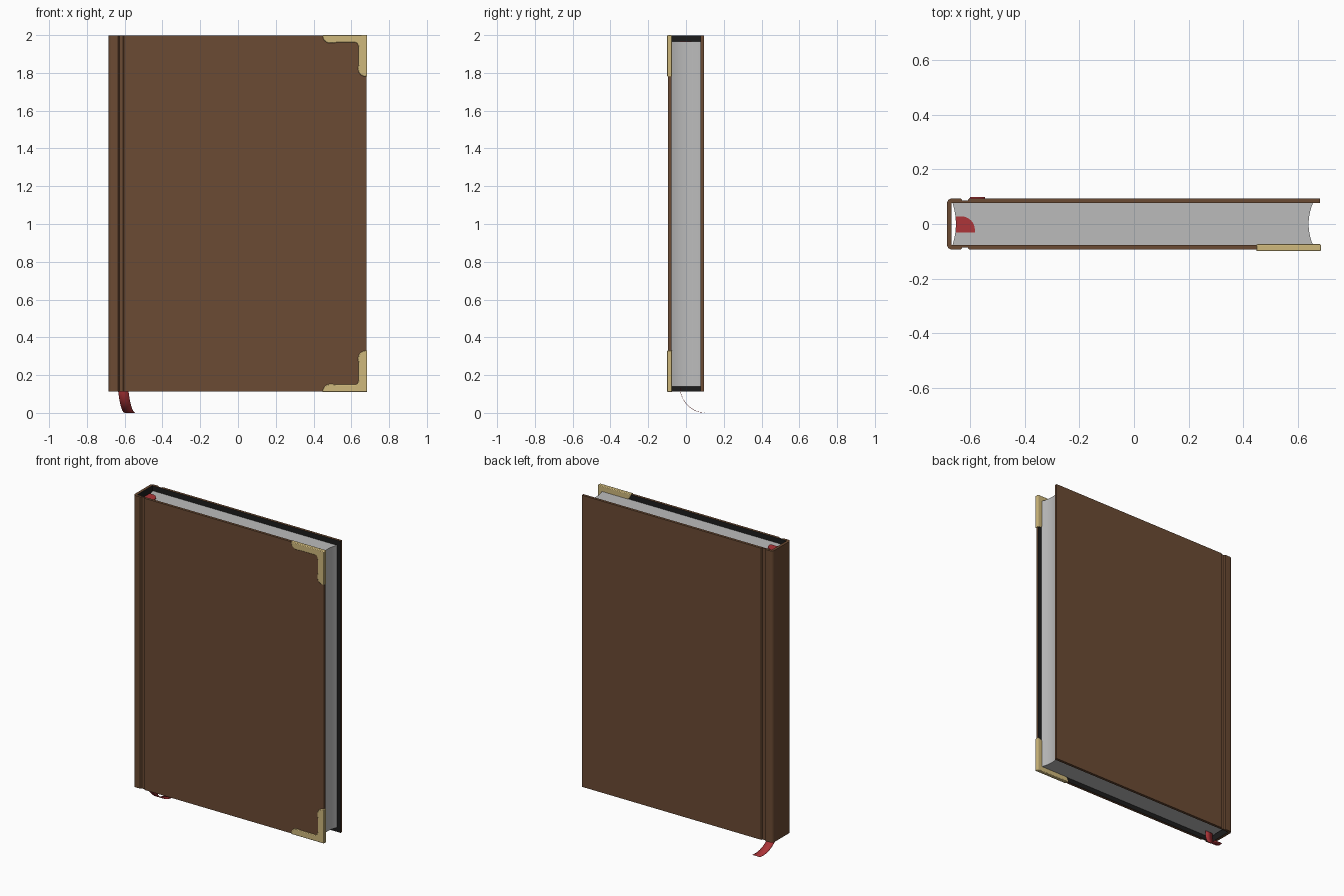
import bpy, bmesh, math
from mathutils import Vector

if "Cube" in bpy.data.objects:
    bpy.data.objects.remove(bpy.data.objects["Cube"])


def mat(name, rgb):
    m = bpy.data.materials.new(name)
    m.diffuse_color = (*rgb, 1)
    m.use_nodes = True
    m.node_tree.nodes["Principled BSDF"].inputs["Base Color"].default_value = m.diffuse_color
    return m


LEATHER = mat("brown_leather", (0.147, 0.069, 0.033))
LINING = mat("black_lining", (0.012, 0.012, 0.012))
PAPER = mat("grey_paper", (0.50, 0.50, 0.50))
BRASS = mat("pale_brass", (0.62, 0.48, 0.20))
RED = mat("red_ribbon", (0.42, 0.035, 0.04))

Z0, Z1 = 0.112, 1.998          # height range of the covers
YO, YI = 0.094, 0.077          # outer and inner faces of the covers


def prism(name, pts, offset, mats):
    """Closed outline of 3D points, swept along an offset vector."""
    bm = bmesh.new()
    face = bm.faces.new([bm.verts.new(p) for p in pts])
    res = bmesh.ops.extrude_face_region(bm, geom=[face])
    top = [v for v in res["geom"] if isinstance(v, bmesh.types.BMVert)]
    bmesh.ops.translate(bm, verts=top, vec=offset)
    if not any(len(e.link_faces) == 1 for e in bm.edges):
        pass
    else:
        bmesh.ops.holes_fill(bm, edges=bm.edges[:])
    bmesh.ops.recalc_face_normals(bm, faces=bm.faces[:])
    return finish(name, bm, mats)


def finish(name, bm, mats):
    me = bpy.data.meshes.new(name)
    bm.to_mesh(me)
    bm.free()
    ob = bpy.data.objects.new(name, me)
    bpy.context.collection.objects.link(ob)
    for m in mats:
        me.materials.append(m)
    return ob


def smooth(ob):
    bpy.ops.object.select_all(action='DESELECT')
    ob.select_set(True)
    bpy.context.view_layer.objects.active = ob
    bpy.ops.object.shade_smooth_by_angle(angle=math.radians(30))


# Case: front cover, rounded spine and back cover as one U profile with hinge grooves
half = [(0.68, -YO), (-0.603, -YO), (-0.609, -0.086), (-0.628, -0.086), (-0.634, -YO)]
r = 0.02
for i in range(7):
    a = math.radians(270 - 15 * i)
    half.append((-0.685 + r + r * math.cos(a), -YO + r + r * math.sin(a)))
outer = half + [(x, -y) for x, y in reversed(half)]
inner = [(0.68, YI), (-0.667, YI), (-0.667, -YI), (0.68, -YI)]
case = prism("book_case", [(x, y, Z0) for x, y in outer + inner],
             Vector((0, 0, Z1 - Z0)), [LEATHER, LINING])
for p in case.data.polygons:   # faces on the inside of the U are black
    c = p.center
    if abs(p.normal.z) < 0.1 and abs(c.y) < YI + 0.001 and -0.668 < c.x < 0.67:
        p.material_index = 1
smooth(case)

# Page block: hollowed at the fore edge and at the spine
n = 12
ys = [-YI - 0.0005 + (2 * YI + 0.001) * i / n for i in range(n + 1)]
fore = [(0.655 - 0.016 * (1 - (y / YI) ** 2), y) for y in ys]
back = [(-0.664 + 0.012 * (1 - (y / YI) ** 2), y) for y in reversed(ys)]
pages = prism("page_block", [(x, y, 0.14) for x, y in fore + back],
              Vector((0, 0, 1.825)), [PAPER])
smooth(pages)

# Brass corner guards wrapping the front cover, mirrored top to bottom
guard = [(0.684, 2.0), (0.447, 2.0), (0.450, 1.985), (0.458, 1.970), (0.472, 1.960),
         (0.490, 1.957), (0.520, 1.960), (0.622, 1.960), (0.632, 1.957), (0.636, 1.947),
         (0.639, 1.935), (0.639, 1.850), (0.635, 1.825), (0.638, 1.805), (0.648, 1.791),
         (0.664, 1.782), (0.684, 1.779)]
for name, flip in (("top_corner_guard", False), ("bottom_corner_guard", True)):
    pts = [(x, -0.0995, 2.11 - z if flip else z) for x, z in guard]
    ob = prism(name, pts, Vector((0, 0.0255, 0)), [BRASS])
    bev = ob.modifiers.new("soft_edge", 'BEVEL')
    bev.width, bev.segments, bev.limit_method = 0.004, 2, 'ANGLE'
    bev.angle_limit = math.radians(50)
    smooth(ob)

# Ribbon end on top of the pages: quarter-round flap
flap = [(-0.652, -0.032), (-0.582, -0.032)]
for i in range(7):
    a = math.radians(15 * i)
    flap.append((-0.632 + 0.05 * math.cos(a), -0.022 + 0.05 * math.sin(a)))
flap.append((-0.652, 0.028))
prism("ribbon_top", [(x, y, 1.962) for x, y in flap], Vector((0, 0, 0.008)), [RED])

# Ribbon tail: thin strip curling backwards below the book
bm = bmesh.new()
rows = []
for i in range(15):
    t = i / 14
    a = t * math.pi / 2
    y = -0.032 + 0.131 * (1 - math.cos(a))
    z = 0.142 - 0.1405 * math.sin(a)
    x = -0.637 + 0.037 * t ** 1.3
    rows.append((bm.verts.new((x, y, z)), bm.verts.new((x + 0.055, y, z))))
for (a, b), (c, d) in zip(rows, rows[1:]):
    bm.faces.new((a, b, d, c))
tail = finish("ribbon_tail", bm, [RED])
sol = tail.modifiers.new("thickness", 'SOLIDIFY')
sol.thickness, sol.offset = 0.002, 0
smooth(tail)
